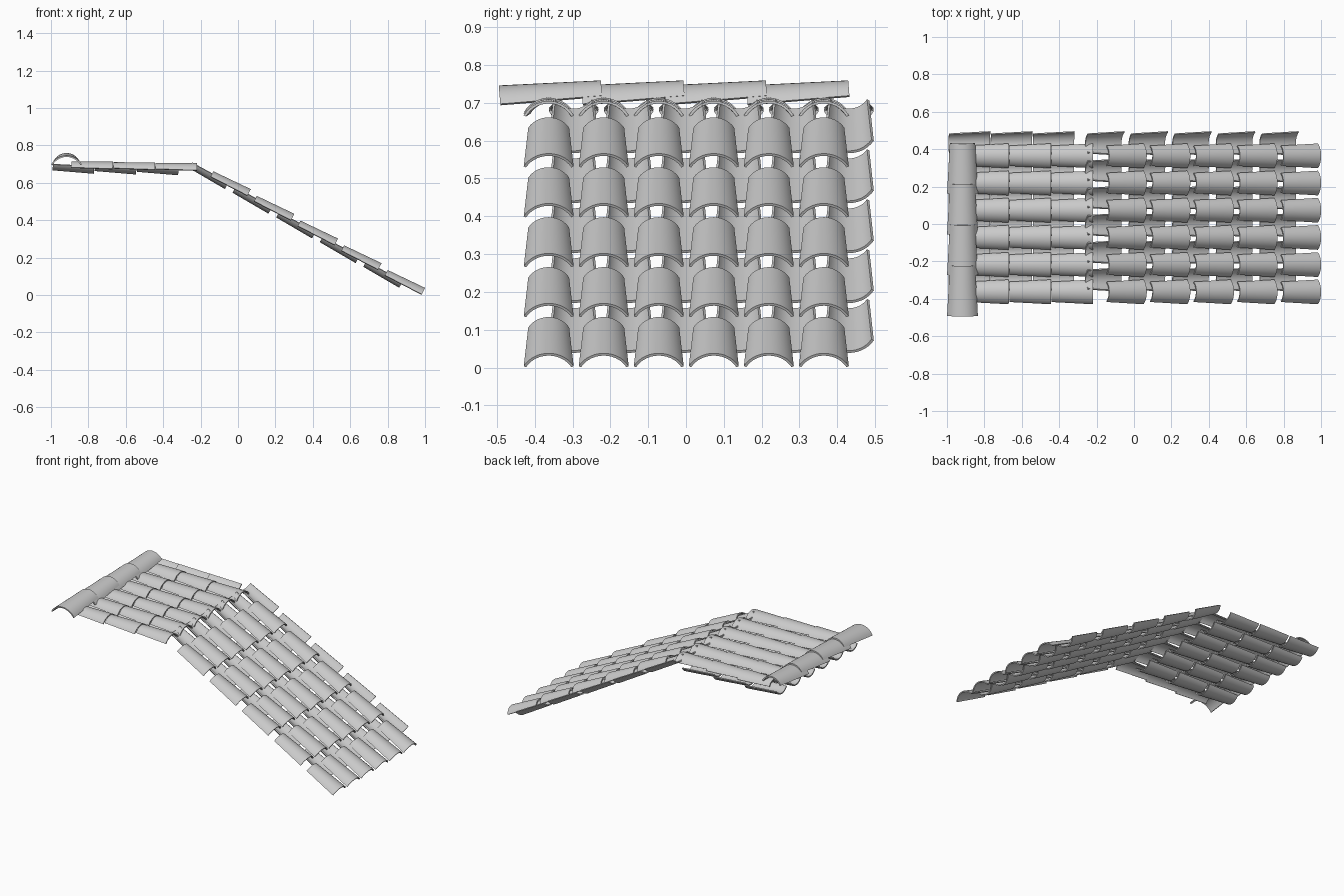
import bpy, bmesh, math
from mathutils import Matrix, Vector

if "Cube" in bpy.data.objects:
    bpy.data.objects.remove(bpy.data.objects["Cube"])


def tile_mesh(name, length, w0, h0, taper, t, seg=14):
    """Tapered barrel tile: wide end at the origin, body along -x, arch up +z."""
    bm = bmesh.new()

    def arc(x, s, inset):
        w, h = w0 / 2 * s, h0 * s
        r = (w * w + h * h) / (2 * h)
        a = math.asin(w / r)
        return [bm.verts.new((x, (r - inset) * math.sin(-a + 2 * a * i / seg),
                              (r - inset) * math.cos(-a + 2 * a * i / seg) - r + h))
                for i in range(seg + 1)]

    o0, i0 = arc(0, 1, 0), arc(0, 1, t)
    o1, i1 = arc(-length, taper, 0), arc(-length, taper, t)
    for i in range(seg):
        for a, b in ((o0, o1), (o1, i1), (i1, i0), (i0, o0)):
            bm.faces.new((a[i], a[i + 1], b[i + 1], b[i]))
    for k in (0, seg):
        bm.faces.new((o0[k], o1[k], i1[k], i0[k]))
    bmesh.ops.recalc_face_normals(bm, faces=bm.faces)
    me = bpy.data.meshes.new(name)
    bm.to_mesh(me)
    bm.free()
    return me


def place(name, mesh, loc, rot):
    ob = bpy.data.objects.new(name, mesh)
    ob.matrix_world = Matrix.Translation(Vector(loc)) @ rot
    bpy.context.collection.objects.link(ob)
    return ob


def pitch(deg, flip=False):
    m = Matrix.Rotation(math.radians(deg), 4, 'Y')
    return m @ Matrix.Rotation(math.pi, 4, 'X') if flip else m


tile = tile_mesh("roof_tile", 0.222, 0.132, 0.038, 0.82, 0.007)
ridge = tile_mesh("ridge_tile", 0.27, 0.165, 0.049, 0.82, 0.008)

for c in range(6):
    y_cover = -0.363 + 0.1455 * c
    y_pan = y_cover + 0.066
    # steep slope: five rows of cover and pan tiles
    for r in range(5):
        dx, dz = -0.233 * r, 0.132 * r
        place("slope_cover_tile", tile, (0.983 + dx, y_cover, 0.004 + dz), pitch(27.3))
        place("slope_pan_tile", tile, (0.88 + dx, y_pan, 0.072 + dz), pitch(28.5, True))
    # nearly flat upper section: three rows
    for r in range(3):
        dx, dz = -0.225 * r, 0.004 * r
        place("upper_cover_tile", tile, (-0.22 + dx, y_cover, 0.667 + dz), pitch(2))
        place("upper_pan_tile", tile, (-0.318 + dx, y_pan, 0.678 + dz), pitch(3, True))

# overlapping ridge tiles along the top edge
for k in range(4):
    rot = Matrix.Rotation(-math.pi / 2, 4, 'Z') @ pitch(4.7)
    place("ridge_cap_tile", ridge, (-0.917, -0.491 + 0.218 * k, 0.697), rot)

# smooth barrels with crisp rims
for me in (tile, ridge):
    ob = next(o for o in bpy.data.objects if o.data == me)
    me.shade_smooth()
    me.set_sharp_from_angle(angle=math.radians(35))
